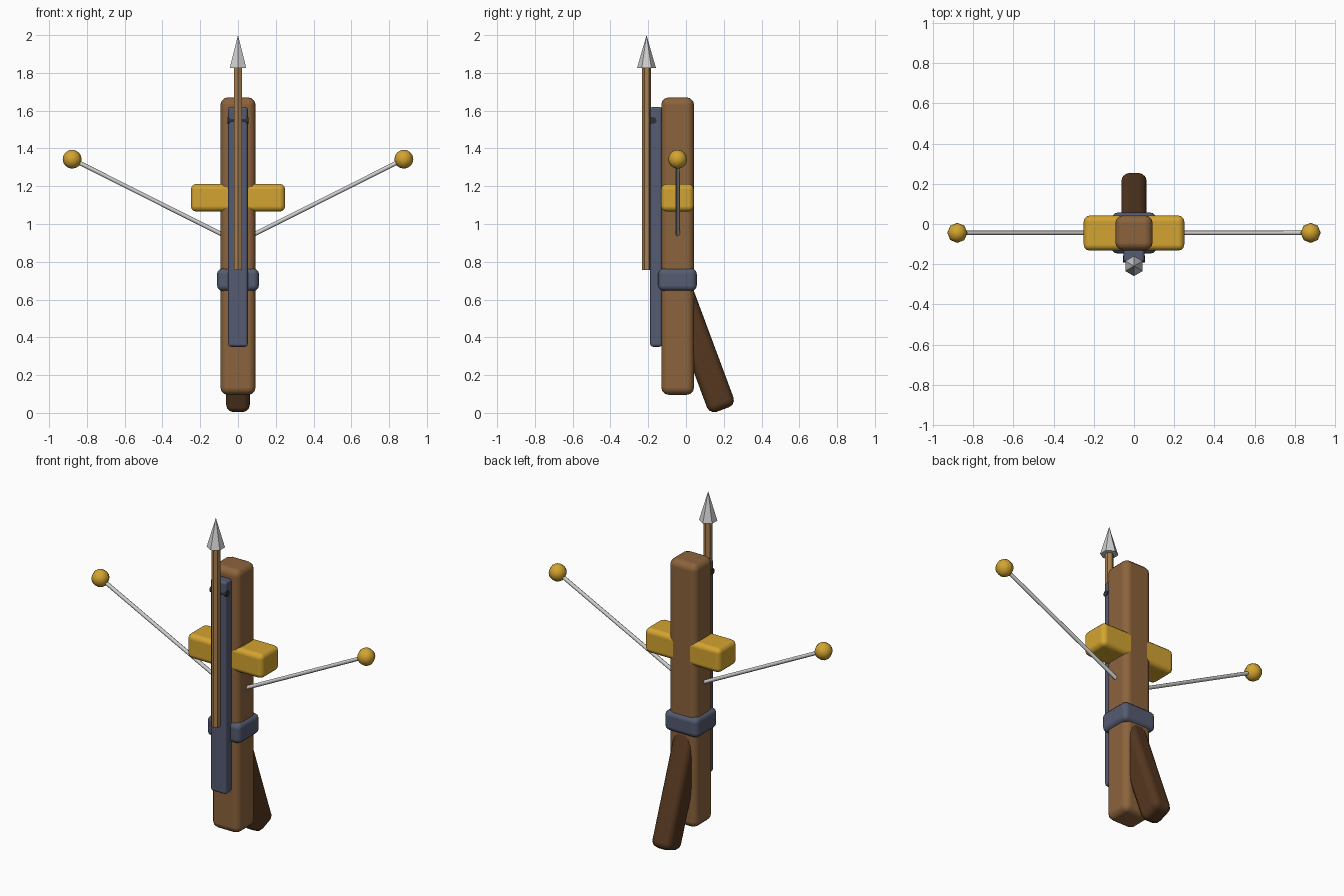
import bpy
from math import radians, cos, sin
from mathutils import Vector

cube = bpy.data.objects.get("Cube")
if cube:
    bpy.data.objects.remove(cube, do_unlink=True)


def material(name, rgb):
    mat = bpy.data.materials.new(name)
    mat.use_nodes = True
    mat.diffuse_color = (*rgb, 1)
    mat.node_tree.nodes["Principled BSDF"].inputs["Base Color"].default_value = (*rgb, 1)
    return mat


wood = material("wood brown", (0.26, 0.125, 0.045))
dark_wood = material("dark wood", (0.09, 0.038, 0.014))
gold = material("gold", (0.65, 0.37, 0.03))
iron = material("blue grey iron", (0.09, 0.105, 0.165))
steel = material("pale steel", (0.62, 0.62, 0.62))
pale_wood = material("pale wood", (0.39, 0.21, 0.08))
black = material("dark pin", (0.03, 0.03, 0.04))


def finish(name, mat):
    obj = bpy.context.object
    obj.name = name
    obj.data.materials.append(mat)
    return obj


def rounded_box(name, mat, centre, size, bevel, tilt=0):
    bpy.ops.mesh.primitive_cube_add(size=1, location=centre)
    obj = finish(name, mat)
    for v in obj.data.vertices:
        v.co *= Vector(size)
    obj.rotation_euler.x = tilt
    mod = obj.modifiers.new("Rounded edges", 'BEVEL')
    mod.width = bevel
    mod.segments = 3
    mod.harden_normals = True
    obj.data.shade_smooth()
    return obj


def rod(name, mat, start, end, radius, sides, smooth=False, tip=None):
    start, end = Vector(start), Vector(end)
    axis = end - start
    bpy.ops.mesh.primitive_cone_add(vertices=sides, radius1=radius,
                                    radius2=radius if tip is None else tip,
                                    depth=axis.length, location=(start + end) / 2)
    obj = finish(name, mat)
    if axis.normalized().z < 0.999:
        obj.rotation_euler = axis.to_track_quat('Z', 'Y').to_euler()
    if smooth:
        bpy.ops.object.shade_smooth_by_angle(angle=radians(50))
    return obj


MID_Y = -0.044

# Stock, crossbar, band and bolt rail
rounded_box("stock", wood, (0, MID_Y, 0.883), (0.186, 0.174, 1.575), 0.04)
rounded_box("crossbar", gold, (0, MID_Y - 0.001, 1.139), (0.5, 0.174, 0.147), 0.03)
rounded_box("stock_band", iron, (0, MID_Y - 0.001, 0.705), (0.222, 0.204, 0.12), 0.03)
rounded_box("bolt_rail", iron, (0, -0.158, 0.985), (0.104, 0.064, 1.27), 0.015)
rod("rail_pin", black, (-0.055, -0.174, 1.548), (0.055, -0.174, 1.548), 0.018, 12, True)

# Slanted grip behind the stock
tilt = radians(20.4)
length = 0.7
grip_centre = (0, 0.195 - sin(tilt) * length / 2, 0.018 + cos(tilt) * length / 2)
rounded_box("grip", dark_wood, grip_centre, (0.126, 0.15, length), 0.04, tilt)

# Bolt
rod("bolt_shaft", pale_wood, (0, -0.209, 0.757), (0, -0.209, 1.84), 0.024, 6)
rod("bolt_head", steel, (0, -0.209, 1.826), (0, -0.209, 2.0), 0.05, 6, tip=0)

# Thin arms with round ends
for side, label in ((1, "left"), (-1, "right")):
    rod(label + "_arm", steel, (side * 0.085, MID_Y, 0.945),
        (side * 0.878, MID_Y, 1.343), 0.011, 8, True)
    bpy.ops.mesh.primitive_uv_sphere_add(segments=8, ring_count=8, radius=0.05,
                                         location=(side * 0.878, MID_Y, 1.343))
    finish(label + "_arm_ball", gold).data.shade_smooth()
